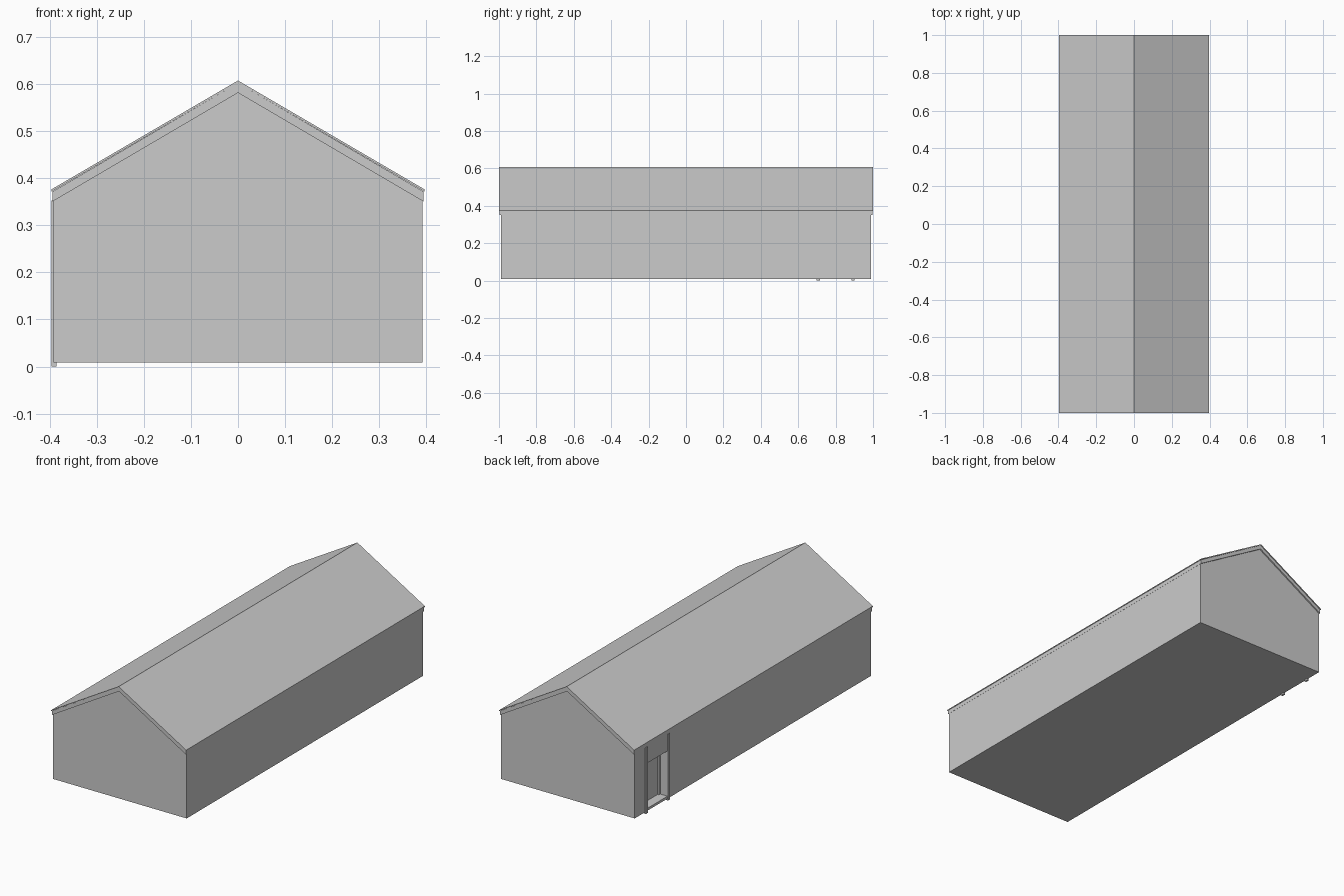
import bpy
import bmesh

cube = bpy.data.objects.get("Cube")
if cube:
    bpy.data.objects.remove(cube, do_unlink=True)

grey = bpy.data.materials.new("plain grey")
grey.use_nodes = True
colour = (0.6, 0.6, 0.6, 1)
grey.diffuse_color = colour
grey.node_tree.nodes["Principled BSDF"].inputs["Base Color"].default_value = colour


def extrude_profile(name, profile, y0, y1):
    """Sweep a closed x/z profile along y."""
    bm = bmesh.new()
    face = bm.faces.new([bm.verts.new((x, y0, z)) for x, z in profile])
    swept = bmesh.ops.extrude_face_region(bm, geom=[face])["geom"]
    verts = [v for v in swept if isinstance(v, bmesh.types.BMVert)]
    bmesh.ops.translate(bm, verts=verts, vec=(0, y1 - y0, 0))
    bmesh.ops.recalc_face_normals(bm, faces=bm.faces)
    mesh = bpy.data.meshes.new(name)
    bm.to_mesh(mesh)
    bm.free()
    mesh.materials.append(grey)
    obj = bpy.data.objects.new(name, mesh)
    bpy.context.collection.objects.link(obj)
    return obj


def box(name, x, y, z):
    return extrude_profile(name, [(x[0], z[0]), (x[1], z[0]), (x[1], z[1]), (x[0], z[1])], *y)


def roof_layer(name, half_width, half_length, eave, ridge, thick):
    """Chevron-shaped gable roof layer."""
    w = half_width
    profile = [(-w, eave), (0, ridge), (w, eave),
               (w, eave - thick), (0, ridge - thick), (-w, eave - thick)]
    return extrude_profile(name, profile, -half_length, half_length)


# Gabled hall
wall, base = 0.392, 0.009
hall = extrude_profile("hall_walls", [(-wall, base), (wall, base), (wall, 0.353),
                                      (0, 0.581), (-wall, 0.353)], -0.99, 0.99)

# Doorway recess
door_y = (0.715, 0.885)
cutter = box("doorway_cutter", (-0.45, -0.342), door_y, (0.022, 0.262))
cutter.hide_render = True
cutter.hide_viewport = True
cut = hall.modifiers.new("doorway", "BOOLEAN")
cut.operation = "DIFFERENCE"
cut.solver = "EXACT"
cut.object = cutter

# Roof body with a thin covering sheet
roof_layer("roof_body", 0.394, 0.997, 0.371, 0.602, 0.021)
roof_layer("roof_sheet", 0.396, 1.0, 0.376, 0.607, 0.005)

# Full-height posts beside the doorway
for side, y in (("near", 0.893), ("far", 0.707)):
    box(f"door_post_{side}", (-0.396, -0.385), (y - 0.009, y + 0.009), (0, 0.352))

# Inner door frame at the back of the recess
for side, y in (("near", door_y[1] - 0.006), ("far", door_y[0] + 0.006)):
    box(f"door_frame_{side}", (-0.35, -0.34), (y - 0.006, y + 0.006), (0.022, 0.262))
box("door_frame_top", (-0.35, -0.34), door_y, (0.25, 0.262))
